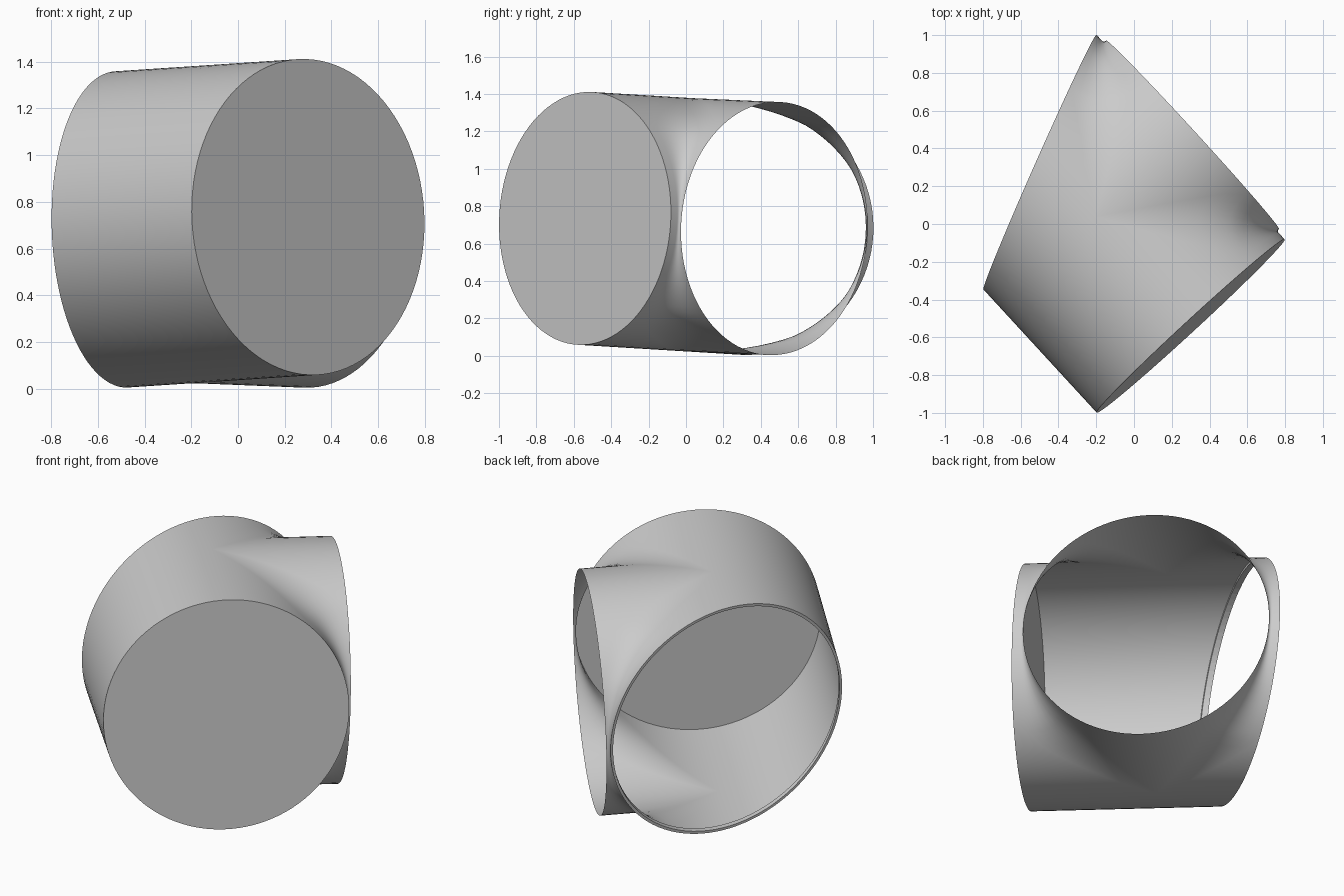
import bpy, bmesh, math
from mathutils import Vector

old = bpy.data.objects.get("Cube")
if old:
    bpy.data.objects.remove(old, do_unlink=True)

# Slightly tilted frame: S along the main pipe, U along the branch, W upwards
O = Vector((0.30, -0.54, 0.735))
S = Vector((-0.676, 0.735, -0.045)).normalized()
U = Vector((0.735, 0.676, -0.03)).normalized()
W = U.cross(S).normalized()
R = 0.677          # pipe radius
CROSS = 0.739      # where the branch axis meets the main axis
BRANCH = 0.693     # length of the branch
STEPS = 48         # segments per half turn
FILLET = 8

grey = bpy.data.materials.new("light grey")
grey.use_nodes = True
grey.diffuse_color = (0.6, 0.6, 0.6, 1)
grey.node_tree.nodes["Principled BSDF"].inputs["Base Color"].default_value = (0.6, 0.6, 0.6, 1)


def place(s, u, w):
    return O + S * s + U * u + W * w


def slant_end(u):
    """Position of the oblique open end of the main pipe."""
    return 1.18 + 0.433 * u


def finish(name, bm, smooth):
    bmesh.ops.remove_doubles(bm, verts=bm.verts, dist=0.0002)
    mesh = bpy.data.meshes.new(name)
    bm.to_mesh(mesh)
    bm.free()
    mesh.materials.append(grey)
    for poly in mesh.polygons:
        poly.use_smooth = smooth
    obj = bpy.data.objects.new(name, mesh)
    bpy.context.collection.objects.link(obj)
    return obj


def loft(bm, rows):
    """Skin a list of equally long point rows with quads."""
    grid = [[bm.verts.new(p) for p in row] for row in rows]
    for a, b in zip(grid, grid[1:]):
        for j in range(len(a) - 1):
            bm.faces.new((a[j], a[j + 1], b[j + 1], b[j]))


def rounded_corner(start, corner, end, u):
    """Horizontal path with a soft corner, narrowing where room is short."""
    a, c, b = Vector(start), Vector(corner), Vector(end)
    d = min(0.6 * u, 0.22, 0.95 * (a - c).length, 0.95 * (b - c).length)
    p, q = c + (a - c).normalized() * d, c + (b - c).normalized() * d
    pts = [a]
    for k in range(FILLET + 1):
        t = k / FILLET
        pts.append(p * (1 - t) ** 2 + c * 2 * t * (1 - t) + q * t * t)
    return pts + [b]


def half_turn(first):
    return [first + math.pi * i / STEPS for i in range(STEPS + 1)]


# Pipe body: plain far wall, and two walls that turn into the branch
body = bmesh.new()
far_wall, front_wall, back_wall = [], [], []
for ang in half_turn(math.pi / 2):
    u, w = R * math.cos(ang), R * math.sin(ang)
    far_wall.append([place(s, u, w) for s in (0, CROSS, slant_end(u))])
for ang in half_turn(-math.pi / 2):
    u, w = max(0.0, R * math.cos(ang)), R * math.sin(ang)
    near = rounded_corner((0, u), (CROSS - u, u), (CROSS - u, BRANCH), u)
    back = rounded_corner((CROSS + u, BRANCH), (CROSS + u, u), (slant_end(u), u), u)
    front_wall.append([place(p.x, p.y, w) for p in near])
    back_wall.append([place(p.x, p.y, w) for p in back])
for wall in (far_wall, front_wall, back_wall):
    loft(body, wall)
finish("pipe_body", body, True)

# Flat disc closing the front end
ring = half_turn(0) + half_turn(math.pi)[1:-1]
cap = bmesh.new()
cap.faces.new([cap.verts.new(place(0, R * math.cos(a), R * math.sin(a))) for a in ring])
finish("front_cap", cap, False)

# Thin lip inside the slanted open end
lip = bmesh.new()
rows = []
for a in ring + ring[:1]:
    row = []
    for radius, back in ((R, 0), (R - 0.015, 0), (R - 0.015, 0.035), (R, 0.035)):
        u, w = radius * math.cos(a), radius * math.sin(a)
        row.append(place(slant_end(u) - back, u, w))
    rows.append(row)
loft(lip, rows)
bmesh.ops.reverse_faces(lip, faces=lip.faces)
finish("end_lip", lip, False)
